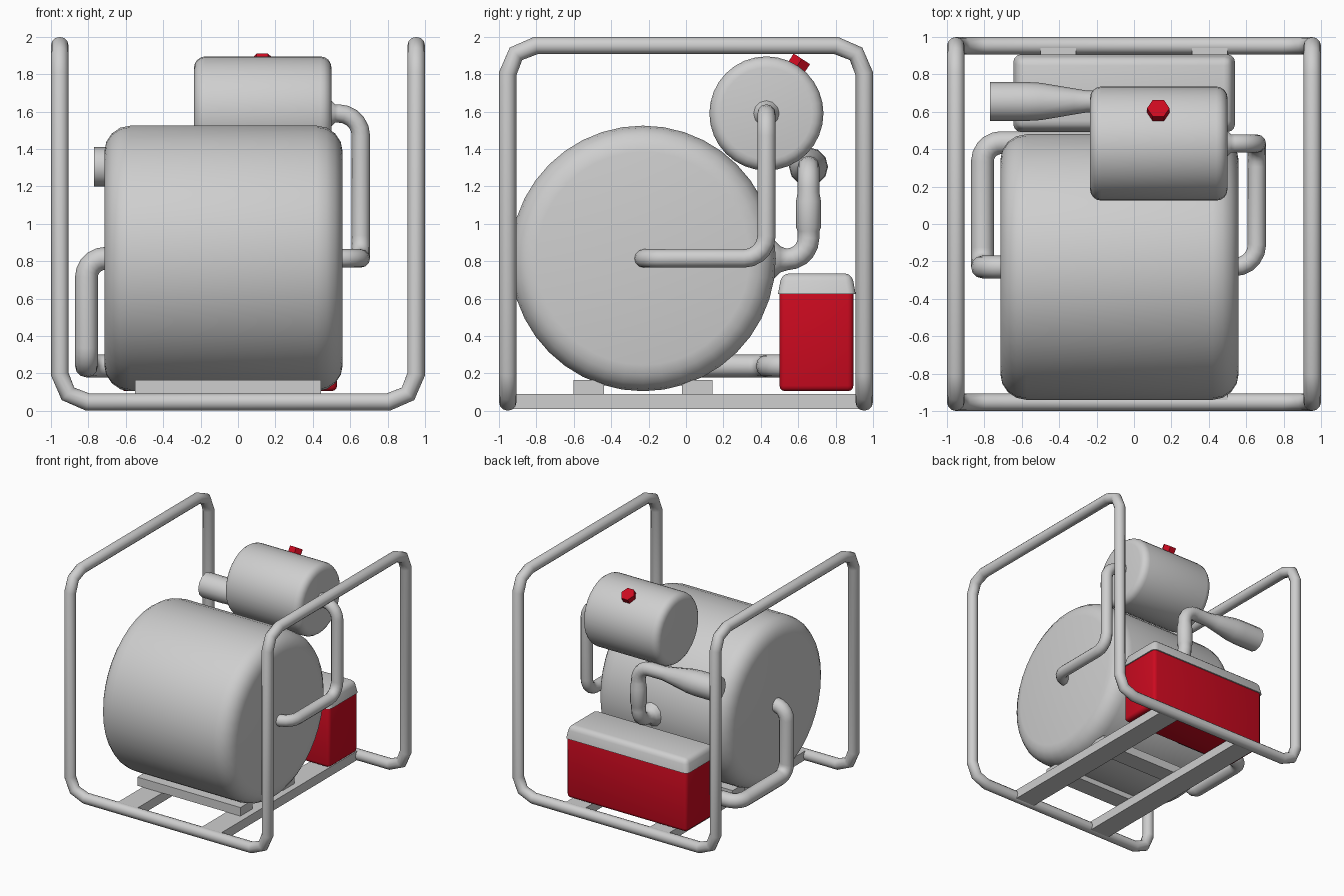
import bpy, bmesh, math
from mathutils import Vector, Matrix

if "Cube" in bpy.data.objects:
    bpy.data.objects.remove(bpy.data.objects["Cube"], do_unlink=True)


def make_material(name, rgb):
    mat = bpy.data.materials.new(name)
    mat.use_nodes = True
    mat.diffuse_color = (*rgb, 1)
    mat.node_tree.nodes["Principled BSDF"].inputs["Base Color"].default_value = (*rgb, 1)
    return mat


GREY = make_material("light_grey_metal", (0.62, 0.62, 0.62))
RED = make_material("red_paint", (0.6, 0.003, 0.014))


def add_object(name, mesh, mat, angle=40):
    mesh.materials.clear()
    mesh.materials.append(mat)
    obj = bpy.data.objects.new(name, mesh)
    bpy.context.collection.objects.link(obj)
    bpy.ops.object.select_all(action="DESELECT")
    obj.select_set(True)
    bpy.context.view_layer.objects.active = obj
    bpy.ops.object.shade_smooth_by_angle(angle=math.radians(angle))
    return obj


def finish(name, bm, mat, angle=40):
    bmesh.ops.recalc_face_normals(bm, faces=bm.faces[:])
    mesh = bpy.data.meshes.new(name)
    bm.to_mesh(mesh)
    bm.free()
    return add_object(name, mesh, mat, angle)


def box(name, low, high, mat, bevel=0, top_only=False, taper=0):
    """Box between two corners, with optional rounding and a narrower top."""
    bm = bmesh.new()
    bmesh.ops.create_cube(bm, size=1)
    low, high = Vector(low), Vector(high)
    for v in bm.verts:
        inset = taper if v.co.z > 0 else 0
        for i in range(3):
            sign = 1 if v.co[i] > 0 else -1
            v.co[i] = (high if sign > 0 else low)[i] - (sign * inset if i < 2 else 0)
    if bevel:
        edges = [e for e in bm.edges
                 if not top_only or max(v.co.z for v in e.verts) > high.z - 0.001]
        bmesh.ops.bevel(bm, geom=edges, offset=bevel, segments=3, profile=0.5, affect="EDGES")
    return finish(name, bm, mat)


def drum(name, x0, x1, y, z, radius, bevel, sides):
    """Cylinder lying along x with rounded rims."""
    bm = bmesh.new()
    turn = Matrix.Translation(((x0 + x1) / 2, y, z)) @ Matrix.Rotation(math.pi / 2, 4, "Y")
    bmesh.ops.create_cone(bm, cap_ends=True, segments=sides, radius1=radius,
                          radius2=radius, depth=x1 - x0, matrix=turn)
    rims = [e for e in bm.edges if abs(e.verts[0].co.x - e.verts[1].co.x) < 0.001]
    bmesh.ops.bevel(bm, geom=rims, offset=bevel, segments=4, profile=0.5, affect="EDGES")
    return finish(name, bm, GREY)


def tube(name, points, radius, bend, steps=5, cyclic=False):
    """Pipe along right-angled points; a fourth value scales the radius there."""
    path = []
    count = len(points)
    for i, point in enumerate(points):
        p = Vector(point[:3])
        scale = point[3] if len(point) > 3 else 1
        if cyclic or 0 < i < count - 1:
            a = (Vector(points[i - 1][:3]) - p).normalized()
            b = (Vector(points[(i + 1) % count][:3]) - p).normalized()
            if abs(a.dot(b)) < 0.5:
                centre = p + bend * (a + b)
                for k in range(steps + 1):
                    t = math.pi / 2 * k / steps
                    path.append((centre - bend * (b * math.cos(t) + a * math.sin(t)), scale))
                continue
        path.append((p, scale))
    curve = bpy.data.curves.new(name + "_path", "CURVE")
    curve.dimensions = "3D"
    curve.bevel_depth = radius
    curve.bevel_resolution = 4
    curve.use_fill_caps = True
    spline = curve.splines.new("POLY")
    spline.points.add(len(path) - 1)
    spline.use_cyclic_u = cyclic
    for target, (co, scale) in zip(spline.points, path):
        target.co = (*co, 1)
        target.radius = scale
    helper = bpy.data.objects.new(name + "_path", curve)
    bpy.context.collection.objects.link(helper)
    mesh = bpy.data.meshes.new_from_object(
        helper.evaluated_get(bpy.context.evaluated_depsgraph_get()))
    bpy.data.objects.remove(helper, do_unlink=True)
    bpy.data.curves.remove(curve)
    mesh.name = name
    return add_object(name, mesh, GREY, 50)


# Tubular carrying frame: one closed loop around both sides
E, LOW, TOP = 0.953, 0.047, 1.953
tube("frame", [(-E, -E, LOW), (E, -E, LOW), (E, -E, TOP), (E, E, TOP),
               (E, E, LOW), (-E, E, LOW), (-E, E, TOP), (-E, -E, TOP)],
     0.047, 0.15, steps=2, cyclic=True)

# Base rails and mounting crossbars
for side, x in (("right", -0.405), ("left", 0.405)):
    box(side + "_base_rail", (x - 0.095, -E, 0.01), (x + 0.095, E, 0.09), GREY)
for place, y in (("front", -0.52), ("rear", 0.06)):
    box(place + "_crossbar", (-0.55, y - 0.082, 0.09), (0.445, y + 0.082, 0.165), GREY)

# Main drum and upper tank
drum("main_drum", -0.715, 0.56, -0.23, 0.815, 0.71, 0.14, 40)
drum("upper_tank", -0.235, 0.5, 0.43, 1.59, 0.305, 0.06, 32)

# Hexagonal filler cap, leaning back from the tank's axis
lean = Vector((0, 0.175, 0.27)).normalized()
spin = Vector((0, 0, 1)).rotation_difference(lean).to_matrix().to_4x4()
bm = bmesh.new()
bmesh.ops.create_cone(bm, cap_ends=True, segments=6, radius1=0.06, radius2=0.06, depth=0.06,
                      matrix=Matrix.Translation(Vector((0.13, 0.43, 1.59)) + lean * 0.318)
                      @ spin @ Matrix.Rotation(math.pi / 2, 4, "Z"))
finish("filler_cap", bm, RED, 20)

# Red battery case with a grey lid
box("battery_case", (-0.63, 0.5, 0.105), (0.53, 0.895, 0.66), RED, 0.03)
box("battery_lid", (-0.645, 0.492, 0.625), (0.54, 0.907, 0.735), GREY, 0.04, True, 0.02)

# Feed pipe from the tank to the drum
tube("feed_pipe", [(0.44, 0.43, 1.59, 1.7), (0.5, 0.43, 1.59, 1.4), (0.52, 0.43, 1.59),
                   (0.657, 0.43, 1.59), (0.657, 0.43, 0.815), (0.657, -0.23, 0.815),
                   (0.5, -0.23, 0.815)], 0.049, 0.12)

# Return pipe from the drum around to the battery case
tube("return_pipe", [(-0.65, -0.23, 0.815), (-0.81, -0.23, 0.815), (-0.81, -0.23, 0.24),
                     (-0.81, 0.435, 0.24), (-0.05, 0.435, 0.24), (-0.05, 0.56, 0.24)],
     0.061, 0.1)

# Exhaust with flared root, sleeve and wide muffler
Y, Z = 0.655, 1.305
tube("exhaust", [(0, 0.4, 0.81, 2.1), (0, 0.47, 0.81, 1.8), (0, 0.505, 0.81, 1.2),
                 (0, Y, 0.81), (0, Y, 0.96), (0, Y, 0.98, 1.15), (0, Y, 1.12, 1.15),
                 (0, Y, 1.17), (0, Y, Z), (-0.25, Y, Z), (-0.32, Y, Z, 1.2),
                 (-0.5, Y, Z, 1.72), (-0.58, Y, Z, 1.8), (-0.77, Y, Z, 1.8)], 0.058, 0.115)
